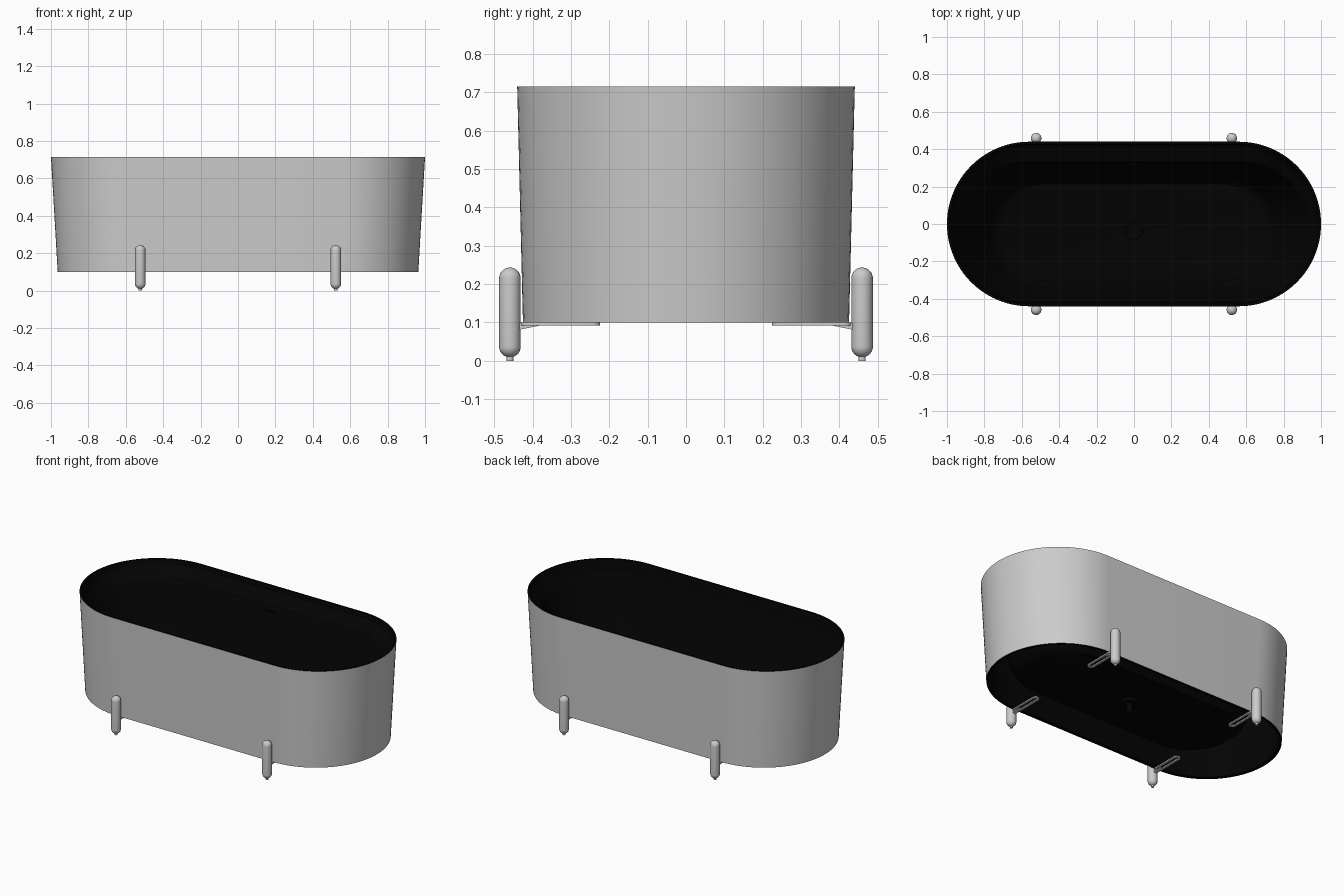
import bpy, bmesh, math

if "Cube" in bpy.data.objects:
    bpy.data.objects.remove(bpy.data.objects["Cube"])

grey = bpy.data.materials.new("plain_grey")
black = bpy.data.materials.new("black_lining")
black.diffuse_color = (0.001, 0.001, 0.001, 1)
black.use_nodes = True
black.node_tree.nodes["Principled BSDF"].inputs["Base Color"].default_value = black.diffuse_color


def outline(hx, hy, cy, r, z, n=24):
    """Rounded rectangle ring, counter-clockwise."""
    pts = []
    for k, (sx, sy) in enumerate([(1, 1), (-1, 1), (-1, -1), (1, -1)]):
        for i in range(n + 1):
            a = math.pi / 2 * (k + i / n)
            pts.append((sx * (hx - r) + r * math.cos(a),
                        cy + sy * (hy - r) + r * math.sin(a), z))
    return pts


def skin(bm, a, b, mat=0):
    n = len(a)
    for i in range(n):
        j = (i + 1) % n
        bm.faces.new((a[i], a[j], b[j], b[i])).material_index = mat


def finish(bm, name, mats=(), modifiers=None):
    me = bpy.data.meshes.new(name)
    bm.to_mesh(me)
    bm.free()
    for m in mats:
        me.materials.append(m)
    ob = bpy.data.objects.new(name, me)
    bpy.context.collection.objects.link(ob)
    bpy.ops.object.select_all(action='DESELECT')
    ob.select_set(True)
    bpy.context.view_layer.objects.active = ob
    if modifiers:
        modifiers(ob)
        bpy.ops.object.convert(target='MESH')
    bpy.ops.object.shade_smooth_by_angle(angle=math.radians(35))
    return ob


def lathe(name, profile, x=0, y=0, seg=32, mats=(), modifiers=None):
    """Revolve (radius, z) points round a vertical axis, bottom to top."""
    bm = bmesh.new()
    rings = [[bm.verts.new((x + r * math.cos(2 * math.pi * i / seg),
                            y + r * math.sin(2 * math.pi * i / seg), z))
              for i in range(seg)] for r, z in profile]
    for a, b in zip(rings, rings[1:]):
        skin(bm, a, b)
    bm.faces.new(rings[0][::-1])
    bm.faces.new(rings[-1])
    return finish(bm, name, mats, modifiers)


def four_ways(ob):
    m = ob.modifiers.new("mirror", 'MIRROR')
    m.use_axis = (True, True, False)
    m.use_mirror_merge = False


def thicken(ob):
    m = ob.modifiers.new("thickness", 'SOLIDIFY')
    m.thickness = 0.006
    m.offset = -1
    m.material_offset = 1
    m.material_offset_rim = 1


# Tub: bottom lip, outer wall, rim, sloping back ledge, basin and floor
levels = [  # half length, half width, y centre, corner radius, z
    (0.946, 0.407, 0, 0.4069, 0.10),
    (0.964, 0.425, 0, 0.4249, 0.10),
    (1.000, 0.440, 0, 0.4399, 0.715),
    (0.988, 0.428, 0, 0.4279, 0.715),
    (0.983, 0.423, 0, 0.4229, 0.69),
    (0.972, 0.404, -0.015, 0.4039, 0.662),
    (0.955, 0.376, -0.042, 0.3759, 0.642),
    (0.945, 0.369, -0.045, 0.3689, 0.625),
    (0.930, 0.364, -0.045, 0.36, 0.59),
    (0.770, 0.300, -0.045, 0.28, 0.26),
    (0.735, 0.280, -0.045, 0.255, 0.21),
    (0.695, 0.262, -0.045, 0.235, 0.19),
]
bm = bmesh.new()
rings = [[bm.verts.new(p) for p in outline(*lv)] for lv in levels]
for i, (a, b) in enumerate(zip(rings, rings[1:])):
    skin(bm, a, b, 0 if i == 1 else 1)
bm.faces.new(rings[-1]).material_index = 1
finish(bm, "bathtub_shell", (grey, black), thicken)

# Drain cap and waste pipe, overflow slot
lathe("drain", [(0.018, 0.105), (0.018, 0.165), (0.045, 0.165), (0.045, 0.198),
                (0.043, 0.200)], y=-0.04, mats=(black,))
bm = bmesh.new()
bmesh.ops.create_cube(bm, size=1)
for v in bm.verts:
    v.co = (v.co.x * 0.07, v.co.y * 0.012 + 0.322, v.co.z * 0.018 + 0.61)
finish(bm, "overflow_slot", (black,))

# Capsule legs with small levelling feet
R, LO, HI = 0.028, 0.009, 0.243
arc = [i * math.pi / 20 for i in range(10)]
capsule = [(0.009, 0), (0.009, LO + 0.002)]
capsule += [(R * math.cos(a), LO + R - R * math.sin(a)) for a in arc[-2::-1]]
capsule += [(R * math.cos(a), HI - R + R * math.sin(a)) for a in arc]
capsule += [(0.001, HI)]
lathe("leg", capsule, 0.523, 0.459, 24, (grey,), four_ways)

# Slotted fixing plates under the tub
bm = bmesh.new()
loops = []
for hx, hy, z in [(0.022, 0.104, 0.092), (0.022, 0.104, 0.1),
                  (0.009, 0.088, 0.1), (0.009, 0.088, 0.092)]:
    loops.append([bm.verts.new((x + 0.523, y, w))
                  for x, y, w in outline(hx, hy, 0.328, hx - 0.0005, z, 6)])
for i in range(4):
    skin(bm, loops[i], loops[(i + 1) % 4])
finish(bm, "fixing_plate", (grey,), four_ways)

# Wedge strut joining each plate to its leg
bm = bmesh.new()
bmesh.ops.create_cube(bm, size=1)
for v in bm.verts:
    outer, top = v.co.y > 0, v.co.z > 0
    v.co = (0.523 + v.co.x * 0.022, 0.45 if outer else 0.385,
            (0.099 if top else 0.078) if outer else (0.097 if top else 0.091))
finish(bm, "leg_strut", (grey,), four_ways)
